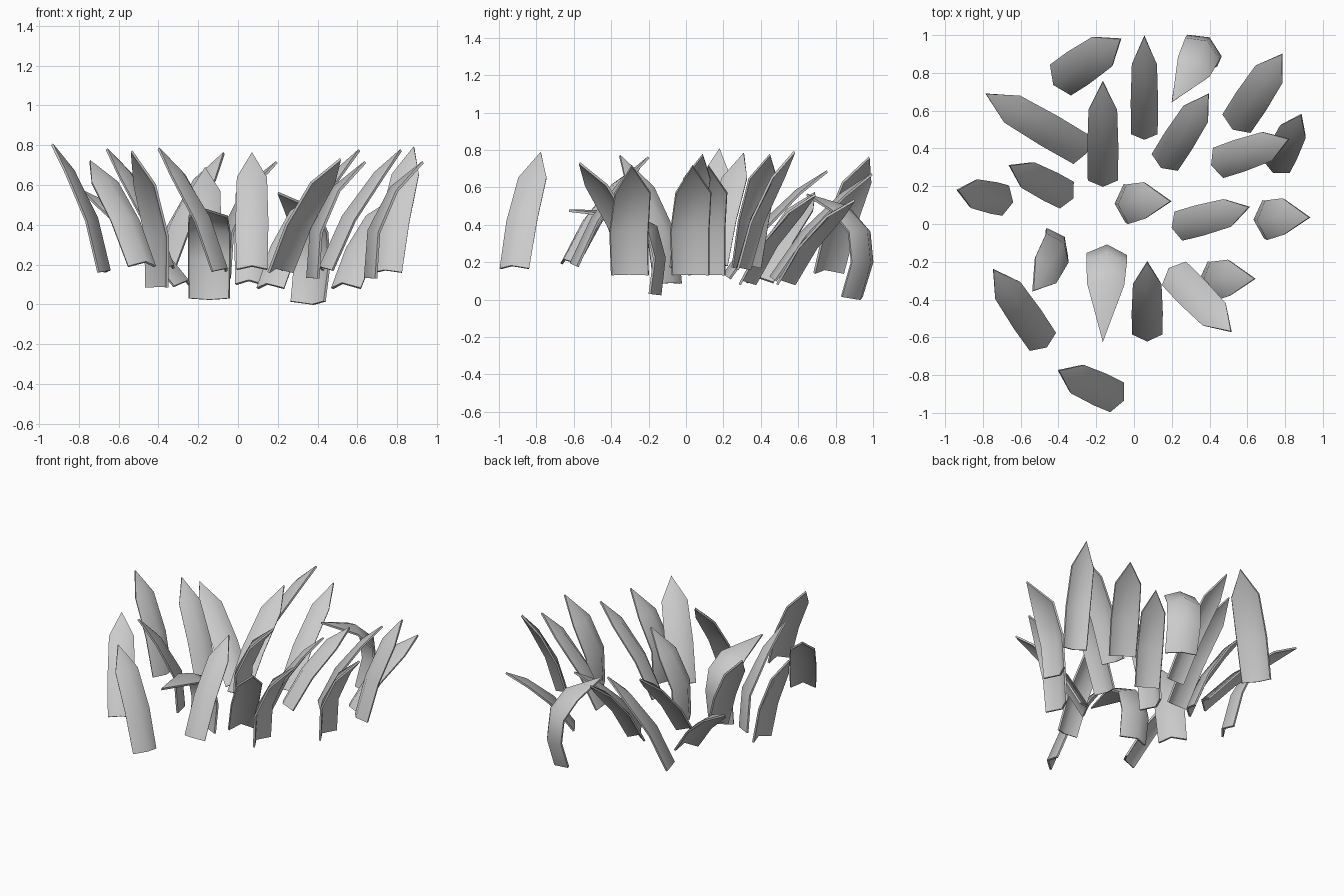
import bpy, bmesh
from mathutils import Vector

if "Cube" in bpy.data.objects:
    bpy.data.objects.remove(bpy.data.objects["Cube"])

THICK = 0.013


def make_blade(name, path, width, side=None):
    """Folded leaf strip along a path running from base to pointed tip."""
    pts = [Vector(p) for p in path]
    lean = pts[-1] - pts[0]
    side = Vector(side or (-lean.y, lean.x, 0)).normalized()
    bm = bmesh.new()
    rows = []
    last = len(pts) - 2
    for i in range(last + 1):
        wf, df = (0.96, 0.25) if i == 0 else (0.92, 0.15) if i == last else (1.0, 0.24)
        tangent = (pts[i + 1] - pts[max(i - 1, 0)]).normalized()
        up = tangent.cross(side).normalized()     # upper face of the leaning leaf
        half, ridge = side * width * wf / 2, up * width * df
        rows.append([bm.verts.new(p) for p in (pts[i] - half, pts[i] + ridge, pts[i] + half)])
    tip = bm.verts.new(pts[-1])
    for a, b in zip(rows, rows[1:]):
        for j in range(2):
            bm.faces.new((a[j], a[j + 1], b[j + 1], b[j]))
    for j in range(2):
        bm.faces.new((rows[-1][j], rows[-1][j + 1], tip))
    bmesh.ops.recalc_face_normals(bm, faces=bm.faces)
    mesh = bpy.data.meshes.new(name)
    bm.to_mesh(mesh)
    bm.free()
    obj = bpy.data.objects.new(name, mesh)
    bpy.context.collection.objects.link(obj)
    mod = obj.modifiers.new("thickness", "SOLIDIFY")
    mod.thickness = THICK
    mod.offset = 0
    bpy.context.view_layer.objects.active = obj
    obj.select_set(True)
    bpy.ops.object.modifier_apply(modifier=mod.name)
    bpy.ops.object.shade_smooth_by_angle(angle=1.1)
    obj.select_set(False)


def arched_path(base, tip, bow=0.038):
    """Path from base to tip, bulging to the upper side."""
    b, t = Vector(base), Vector(tip)
    d = t - b
    side = Vector((-d.y, d.x, 0)).normalized()
    up = d.normalized().cross(side)
    return [b, b + d * 0.38 + up * bow, b + d * 0.76 + up * bow * 0.75, t]


# Upright leaning blades: base centre, tip, width
BLADES = [
    ((-0.385, 0.765, 0.14), (-0.07, 0.98, 0.76), 0.20),
    ((0.055, 0.48, 0.10), (0.055, 0.995, 0.67), 0.14),
    ((0.07, -0.58, 0.175), (0.07, -0.20, 0.76), 0.16),
    ((0.545, 0.535, 0.08), (0.785, 0.90, 0.53), 0.18),
    ((0.165, 0.33, 0.08), (0.395, 0.69, 0.56), 0.165),
    ((0.45, 0.325, 0.17), (0.82, 0.45, 0.775), 0.17),
    ((0.755, 0.31, 0.16), (0.885, 0.58, 0.79), 0.16),
    ((0.24, -0.01, 0.17), (0.61, 0.09, 0.775), 0.16),
    ((-0.165, 0.235, 0.11), (-0.165, 0.755, 0.685), 0.16),
    ((-0.28, 0.395, 0.09), (-0.785, 0.69, 0.57), 0.175),
    ((-0.685, 0.125, 0.16), (-0.935, 0.18, 0.805), 0.165),
    ((-0.36, 0.155, 0.18), (-0.66, 0.31, 0.78), 0.16),
    ((-0.485, -0.62, 0.19), (-0.745, -0.24, 0.72), 0.17),
    ((-0.095, -0.915, 0.165), (-0.40, -0.775, 0.785), 0.175),
    ((0.215, -0.265, 0.16), (0.515, -0.57, 0.73), 0.18),
]
for i, (base, tip, width) in enumerate(BLADES):
    make_blade(f"grass_blade_{i + 1}", arched_path(base, tip), width)

# Three matching blades with an upright stem and a leaning point
STEM = [(0, 0, 0.13), (0.015, -0.005, 0.36), (0.105, 0.015, 0.57), (0.24, 0.01, 0.715)]
for i, (x, y) in enumerate(((0.69, 0.025), (-0.045, 0.11), (0.40, -0.30))):
    make_blade(f"upright_blade_{i + 1}", [(x + p[0], y + p[1], p[2]) for p in STEM], 0.205)

# Blades that fold over strongly: full path, width, side direction
BENT = [
    ([(0.35, 0.885, 0.015), (0.37, 0.94, 0.2), (0.36, 0.925, 0.36),
      (0.315, 0.83, 0.475), (0.20, 0.645, 0.56)], 0.21, None),
    ([(-0.145, -0.19, 0.03), (-0.145, -0.165, 0.22), (-0.145, -0.2, 0.36),
      (-0.15, -0.32, 0.44), (-0.165, -0.625, 0.475)], 0.21, None),
    ([(-0.41, -0.10, 0.085), (-0.41, -0.13, 0.34), (-0.47, -0.245, 0.60),
      (-0.535, -0.355, 0.77)], 0.19, (0.6, -0.8, 0)),
]
for i, (path, width, side) in enumerate(BENT):
    make_blade(f"bent_blade_{i + 1}", path, width, side)
